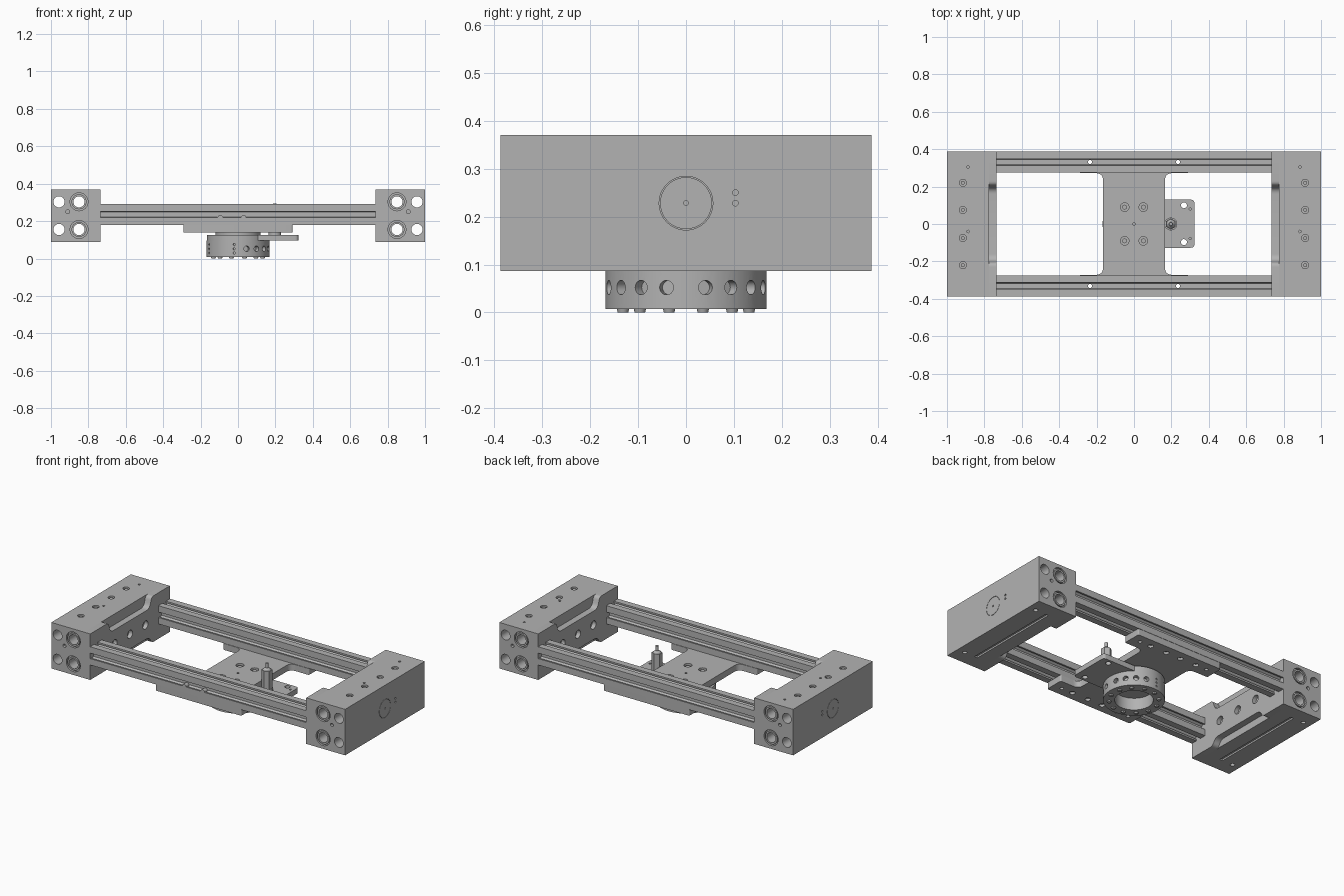
import bpy, bmesh, math
from mathutils import Vector, Matrix

cube = bpy.data.objects.get("Cube")
if cube:
    bpy.data.objects.remove(cube)

GREY = (0.45, 0.45, 0.45, 1)
metal = bpy.data.materials.new("machined grey")
metal.use_nodes = True
metal.diffuse_color = GREY
metal.node_tree.nodes["Principled BSDF"].inputs["Base Color"].default_value = GREY

X, Y, Z = Vector((1, 0, 0)), Vector((0, 1, 0)), Vector((0, 0, 1))


def finish(name, bm):
    bmesh.ops.recalc_face_normals(bm, faces=bm.faces)
    mesh = bpy.data.meshes.new(name)
    bm.to_mesh(mesh)
    bm.free()
    mesh.materials.append(metal)
    ob = bpy.data.objects.new(name, mesh)
    bpy.context.scene.collection.objects.link(ob)
    return ob


def box(name, lo, hi):
    lo, hi = Vector(lo), Vector(hi)
    bm = bmesh.new()
    bmesh.ops.create_cube(bm, size=1)
    bmesh.ops.scale(bm, vec=hi - lo, verts=bm.verts)
    bmesh.ops.translate(bm, vec=(lo + hi) / 2, verts=bm.verts)
    return finish(name, bm)


def rod(name, centre, r, length, axis=Z, sides=32, tip=None):
    bm = bmesh.new()
    turn = axis.to_track_quat('Z', 'Y').to_matrix().to_4x4()
    bmesh.ops.create_cone(bm, cap_ends=True, segments=sides, radius1=r,
                          radius2=r if tip is None else tip, depth=length,
                          matrix=Matrix.Translation(centre) @ turn)
    return finish(name, bm)


def prism(name, points, place, depth):
    """Extrude a 2D outline; place maps (a, b, distance) to a 3D point."""
    bm = bmesh.new()
    face = bm.faces.new([bm.verts.new(place(a, b, depth[0])) for a, b in points])
    top = bmesh.ops.extrude_face_region(bm, geom=[face])
    verts = [g for g in top["geom"] if isinstance(g, bmesh.types.BMVert)]
    step = Vector(place(0, 0, depth[1])) - Vector(place(0, 0, depth[0]))
    bmesh.ops.translate(bm, vec=step, verts=verts)
    return finish(name, bm)


def rounded(corners):
    """Round each (a, b, radius) corner of an outline."""
    out = []
    for i, (a, b, r) in enumerate(corners):
        p = Vector((a, b))
        if not r:
            out.append(p)
            continue
        s = p + (Vector(corners[i - 1][:2]) - p).normalized() * r
        e = p + (Vector(corners[(i + 1) % len(corners)][:2]) - p).normalized() * r
        for k in range(7):
            t = k / 6
            out.append(s * (1 - t) ** 2 + p * 2 * t * (1 - t) + e * t * t)
    return out


def cut(target, cutter):
    mod = target.modifiers.new("cut", 'BOOLEAN')
    mod.operation = 'DIFFERENCE'
    mod.solver = 'EXACT'
    mod.object = cutter
    bpy.context.view_layer.objects.active = target
    bpy.ops.object.modifier_apply(modifier=mod.name)
    bpy.data.objects.remove(cutter)


def drill(target, centre, r, length, axis=Z, sides=24):
    cut(target, rod("drill", centre, r, length, axis, sides))


def mirror(ob, x=False, y=False):
    mod = ob.modifiers.new("mirror", 'MIRROR')
    mod.use_axis = (x, y, False)
    mod.use_mirror_merge = False


# End blocks with long bores, counterbores, top screws and an inset end disc
block = box("end_block", (0.775, -0.387, 0.087), (1, 0.387, 0.37))
for z in (0.155, 0.303):
    for x in (0.85, 0.957):
        drill(block, (x, 0, z), 0.03, 1, Y)
    for y in (-0.387, 0.387):
        drill(block, (0.85, y, z), 0.048, 0.03, Y)
        sleeve = rod("bearing_sleeve", (0.85, y * 0.975, z), 0.04, 0.016, Y)
        drill(sleeve, (0.85, y, z), 0.03, 0.2, Y)
        mirror(sleeve, x=True)
for y in (-0.387, 0.387):
    drill(block, (0.91, y, 0.25), 0.01, 0.03, Y)
for y in (-0.22, -0.075, 0.075, 0.22):
    drill(block, (0.915, y, 0.37), 0.019, 0.04)
    bolt = rod("top_bolt", (0.915, y, 0.358), 0.011, 0.014, Z, 6)
    mirror(bolt, x=True)
for y in (-0.04, 0.305):
    drill(block, (0.887, y, 0.37), 0.007, 0.03, Z, 12)
for z in (0.228, 0.25):
    drill(block, (1, 0.103, z), 0.006, 0.03, X, 12)
drill(block, (1, 0, 0.228), 0.056, 0.012, X, 48)
disc = rod("end_disc", (0.996, 0, 0.228), 0.054, 0.008, X, 48)
drill(disc, (1, 0, 0.228), 0.005, 0.02, X, 12)
mirror(disc, x=True)
cut(block, box("slot", (0.86, -0.3, 0.07), (0.88, 0.3, 0.097)))
for y in (-0.3, 0.3):
    drill(block, (0.95, y, 0.087), 0.013, 0.03)
mirror(block, x=True)

# Clamp flanges on the inner sides, lowered between the rails
half = [(0.387, 0.087, 0), (0.387, 0.37, 0), (0.21, 0.37, 0.02), (0.19, 0.305, 0.03)]
low = [(0.19, 0.13, 0.03), (0.21, 0.087, 0.02)]
outline = half + [(-a, b, r) for a, b, r in reversed(half)]
outline += [(-a, b, r) for a, b, r in reversed(low)] + low
flange = prism("clamp_flange", rounded(outline), lambda a, b, d: (d, a, b), (0.735, 0.775))
for y in (-0.15, 0, 0.15):
    drill(flange, (0.735, y, 0.22), 0.025, 0.05, X)
mirror(flange, x=True)

# Slotted rails, the same slot on all four sides
h, m, w = 0.056, 0.017, 0.03
side = [(h, -h), (h, -m), (h - 0.01, -m), (h - 0.01, -w), (h - w, -0.014),
        (h - w, 0.014), (h - 0.01, w), (h - 0.01, m), (h, m)]
profile = []
for k in range(4):
    turn = Matrix.Rotation(k * math.pi / 2, 2)
    profile += [turn @ Vector(p) for p in side]
rail = prism("slotted_rail", profile, lambda a, b, d: (d, 0.331 + a, 0.235 + b), (-0.737, 0.737))
for x in (-0.235, 0.235):
    drill(rail, (x, 0.331, 0.235), 0.011, 0.3)
mirror(rail, y=True)
for x in (-0.095, 0.03):
    rod("rail_screw", (x, -0.373, 0.218), 0.014, 0.028, Y, 16)

# Carriage plate spanning both rails
quarter = [(0.292, 0.385, 0.01), (0.292, 0.272, 0.01), (0.165, 0.272, 0.04)]
right = quarter + [(a, -b, r) for a, b, r in reversed(quarter)]
shape = right + [(-a, -b, r) for a, b, r in right]
plate = prism("carriage_plate", rounded(shape), lambda a, b, d: (a, b, d), (0.14, 0.179))
for y in (-0.331, 0.331):
    for x in (-0.235, 0.235):
        drill(plate, (x, y, 0.16), 0.011, 0.1)
    for x in (-0.16, -0.05, 0.05, 0.16):
        drill(plate, (x, y, 0.14), 0.016, 0.03)
for x in (-0.05, 0.05):
    for y in (-0.09, 0.09):
        drill(plate, (x, y, 0.179), 0.023, 0.04)
        rod("carriage_bolt", (x, y, 0.165), 0.014, 0.014, Z, 6)
drill(plate, (0, 0, 0.16), 0.007, 0.1, Z, 12)

# Side tongue with its upright hexagonal pin
tongue = prism("side_tongue",
               rounded([(0, -0.127, 0), (0.323, -0.127, 0.02), (0.323, 0.13, 0.02), (0, 0.13, 0)]),
               lambda a, b, d: (a, b, d), (0.095, 0.127))
for y in (-0.097, 0.1):
    drill(tongue, (0.267, y, 0.11), 0.016, 0.1)
    drill(tongue, (0.3, y * 0.8, 0.127), 0.006, 0.02, Z, 12)
rod("pin_base", (0.197, 0, 0.133), 0.034, 0.012)
rod("hex_pin", (0.197, 0, 0.19), 0.03, 0.126, Z, 6)
rod("pin_shoulder", (0.197, 0, 0.26), 0.024, 0.014, Z, 24, 0.01)
rod("pin_tip", (0.197, 0, 0.279), 0.009, 0.03, Z, 16)

# Tool ring below the plate
rod("ring_spacer", (0, 0, 0.134), 0.12, 0.014, Z, 48)
rod("ring_cap", (0, 0, 0.111), 0.167, 0.032, Z, 48)
ring = rod("tool_ring", (0, 0, 0.051), 0.168, 0.088, Z, 72)
drill(ring, (0, 0, 0.03), 0.105, 0.1, Z, 48)
for sign in (-1, 1):
    for deg in (14, 34, 54, 74):
        a = math.radians(sign * deg)
        out = Vector((math.cos(a), math.sin(a), 0))
        drill(ring, out * 0.168 + Z * 0.052, 0.015, 0.05, out, 20)
    for deg in (97, 157):
        a = math.radians(sign * deg)
        out = Vector((math.cos(a), math.sin(a), 0))
        for z in (0.03, 0.052, 0.074):
            drill(ring, out * 0.168 + Z * z, 0.006, 0.02, out, 10)
for k in range(12):
    a = math.radians(15 + 30 * k)
    rod("ring_foot", (0.136 * math.cos(a), 0.136 * math.sin(a), 0.006), 0.011, 0.012, Z, 16, 0.014)

# Smooth the round surfaces and keep hard edges
bpy.ops.object.select_all(action='DESELECT')
for ob in bpy.context.scene.objects:
    if ob.type == 'MESH' and ob.data.materials and ob.data.materials[0] == metal:
        ob.select_set(True)
        bpy.context.view_layer.objects.active = ob
bpy.ops.object.shade_smooth_by_angle(angle=math.radians(30))
